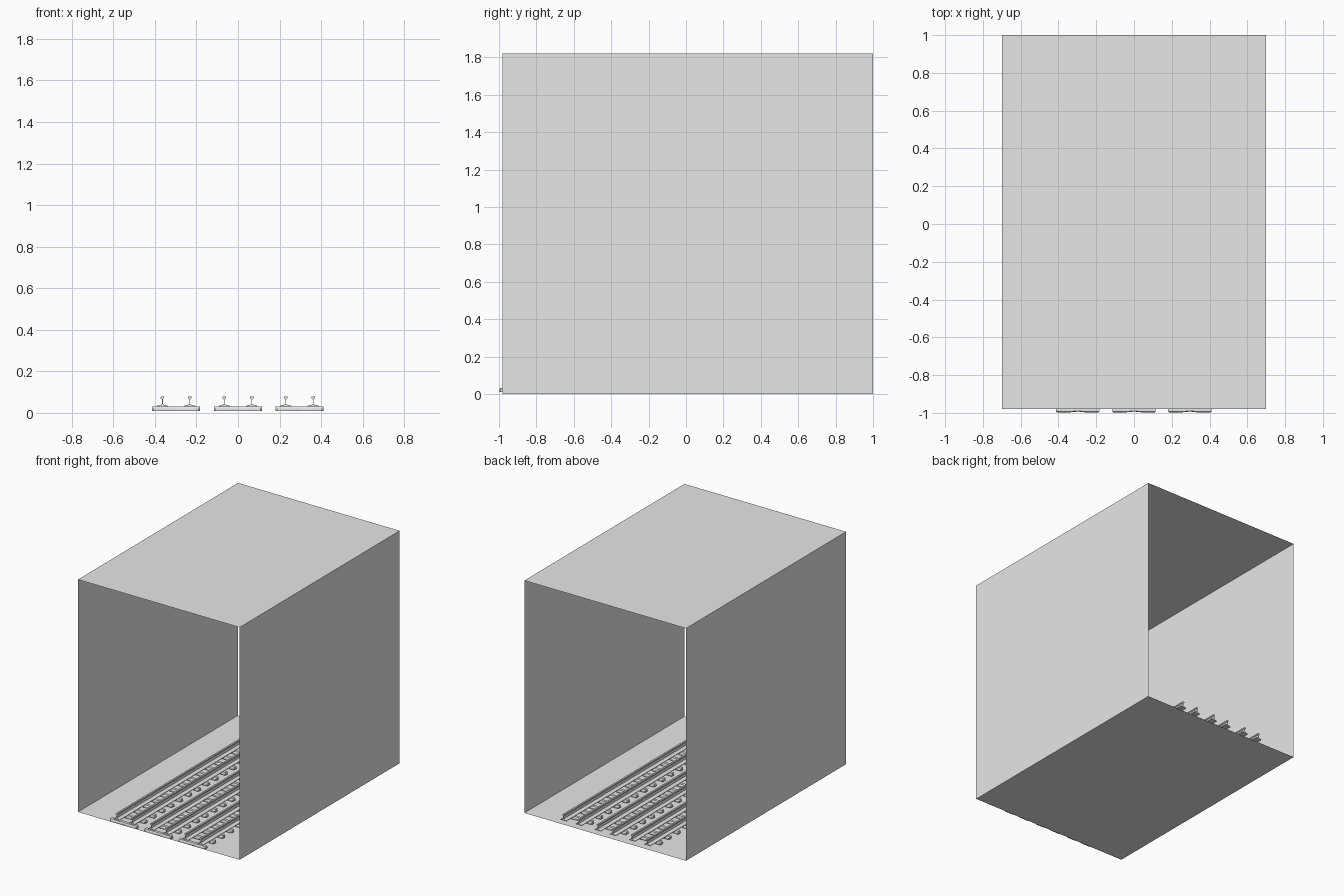
import bpy, bmesh

cube = bpy.data.objects.get("Cube")
if cube:
    bpy.data.objects.remove(cube, do_unlink=True)

grey = bpy.data.materials.new("light grey")
grey.use_nodes = True
COLOUR = (0.8, 0.8, 0.8, 1)
grey.diffuse_color = COLOUR
grey.node_tree.nodes["Principled BSDF"].inputs["Base Color"].default_value = COLOUR

FRONT, BACK, HALF, TOP = -0.98, 1.0, 0.70, 1.82
TRACKS = {"right": -0.298, "middle": 0.0, "left": 0.296}
GAUGE, PITCH = 0.066, 0.11


def make(name, bm):
    mesh = bpy.data.meshes.new(name)
    bm.to_mesh(mesh)
    bm.free()
    mesh.materials.append(grey)
    obj = bpy.data.objects.new(name, mesh)
    bpy.context.collection.objects.link(obj)
    return obj


def loft(name, rings, closed=True):
    """Skin a list of equal-length point rings; closed rings are capped."""
    bm = bmesh.new()
    rows = [[bm.verts.new(p) for p in ring] for ring in rings]
    n = len(rows[0])
    for a, b in zip(rows, rows[1:]):
        for i in range(n if closed else n - 1):
            j = (i + 1) % n
            bm.faces.new((a[i], a[j], b[j], b[i]))
    if closed:
        bm.faces.new(rows[0])
        bm.faces.new(rows[-1])
    bmesh.ops.recalc_face_normals(bm, faces=bm.faces)
    return make(name, bm)


# Thin shell, open at the front and the back
corners = [(-HALF, 0), (HALF, 0), (HALF, TOP), (-HALF, TOP), (-HALF, 0)]
loft("tunnel_shell", [[(x, y, z) for x, z in corners] for y in (FRONT, BACK)], closed=False)

# Half of the rail section: foot, web and head
half = [(0.027, 0.031), (0.025, 0.035), (0.009, 0.039), (0.002, 0.044),
        (0.002, 0.065), (0.009, 0.070), (0.009, 0.076), (0.006, 0.080)]
section = half + [(-x, z) for x, z in reversed(half)]

# Sleeper section across the track, tapered towards the top
sleeper_section = [(-1, 0.01), (1, 0.01), (1, 0.022), (0.75, 0.031), (-0.75, 0.031), (-1, 0.022)]
# Stations along the sleeper: offset and half width, waisted in the middle
stations = [(-0.115, 0.013), (-0.108, 0.018), (-0.05, 0.018), (0, 0.013),
            (0.05, 0.018), (0.108, 0.018), (0.115, 0.013)]

for side, cx in TRACKS.items():
    for tag, rx in (("right", cx - GAUGE), ("left", cx + GAUGE)):
        loft(f"{side}_track_{tag}_rail", [[(rx + x, y, z) for x, z in section] for y in (FRONT, BACK)])
    sleepers = loft(f"{side}_track_sleepers",
                    [[(cx + x, FRONT + w * s, z) for s, z in sleeper_section] for x, w in stations])
    row = sleepers.modifiers.new("row", "ARRAY")
    row.count = 18
    row.use_relative_offset = False
    row.use_constant_offset = True
    row.constant_offset_displace = (0, PITCH, 0)
